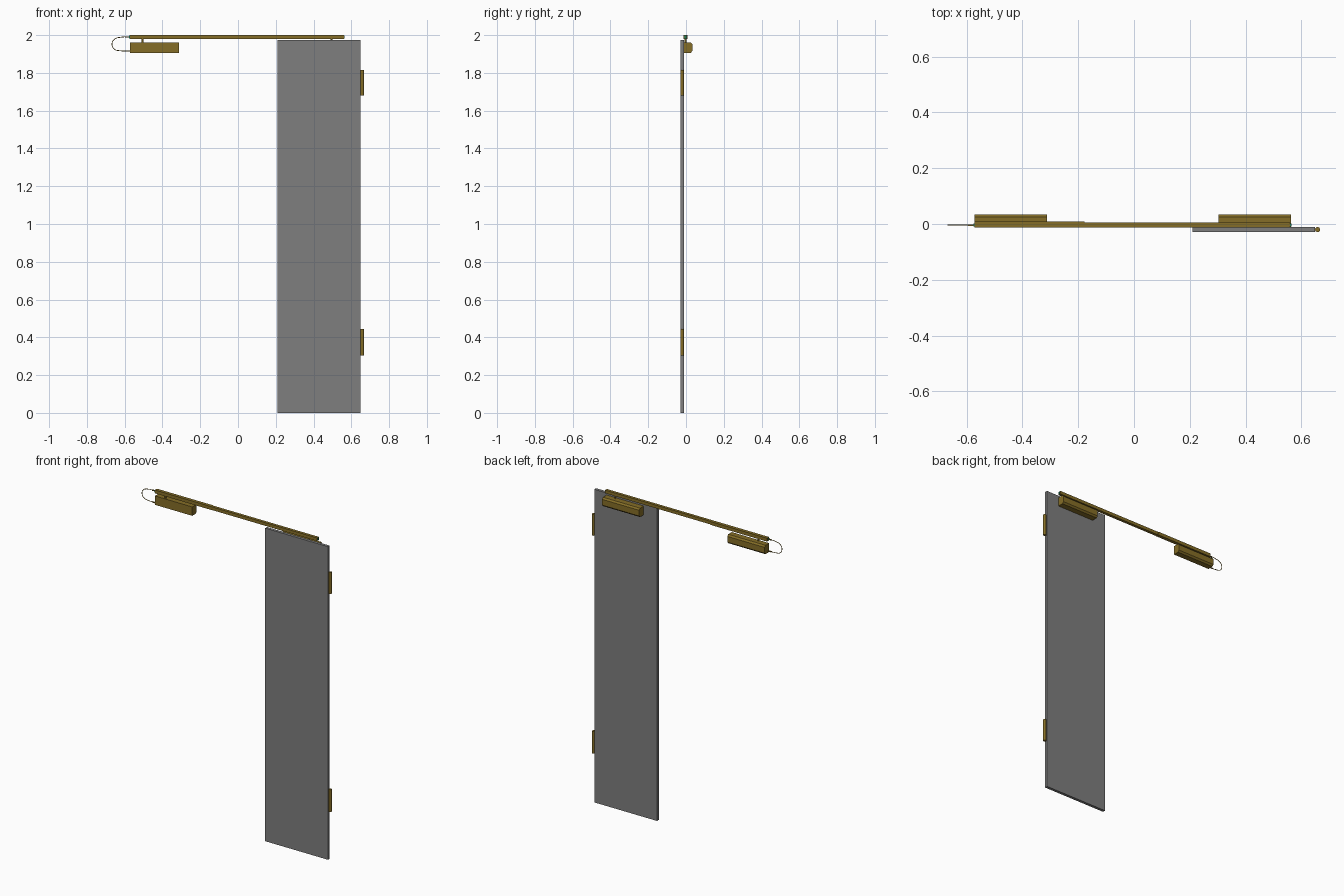
import bpy, math
from mathutils import Vector

cube = bpy.data.objects.get("Cube")
if cube:
    bpy.data.objects.remove(cube, do_unlink=True)


def material(name, rgb):
    m = bpy.data.materials.new(name)
    m.use_nodes = True
    m.diffuse_color = (*rgb, 1)
    m.node_tree.nodes["Principled BSDF"].inputs["Base Color"].default_value = (*rgb, 1)
    return m


GRAY = material("door gray", (0.21, 0.21, 0.21))
BRASS = material("dark brass", (0.235, 0.155, 0.02))
GREEN = material("teal green", (0.01, 0.2, 0.1))


def prism(name, profile, x0, x1, mat):
    """Extrude a (y, z) profile along x."""
    n = len(profile)
    verts = [(x, y, z) for x in (x0, x1) for y, z in profile]
    faces = [tuple(reversed(range(n))), tuple(range(n, 2 * n))]
    faces += [(i, (i + 1) % n, n + (i + 1) % n, n + i) for i in range(n)]
    mesh = bpy.data.meshes.new(name)
    mesh.from_pydata(verts, [], faces)
    mesh.materials.append(mat)
    ob = bpy.data.objects.new(name, mesh)
    bpy.context.collection.objects.link(ob)
    return ob


def box(name, x, y, z, mat):
    profile = [(y[0], z[0]), (y[1], z[0]), (y[1], z[1]), (y[0], z[1])]
    return prism(name, profile, x[0], x[1], mat)


def cylinder(name, x, y, z0, z1, radius, mat):
    bpy.ops.mesh.primitive_cylinder_add(vertices=24, radius=radius, depth=z1 - z0,
                                        location=(x, y, (z0 + z1) / 2))
    ob = bpy.context.object
    ob.name = name
    ob.data.materials.append(mat)
    bpy.ops.object.shade_smooth_by_angle(angle=math.radians(35))


# Door leaf, mounting plate and hinges
box("door_leaf", (0.21, 0.648), (-0.029, -0.011), (0, 1.975), GRAY)
box("mounting_plate", (0.303, 0.562), (-0.0295, -0.028), (1.908, 1.974), GRAY)
for name, low, high in (("lower_hinge", 0.305, 0.445), ("upper_hinge", 1.68, 1.815)):
    cylinder(name, 0.658, -0.02, low, high, 0.009, BRASS)

# Overhead rail in two sections with coloured ends
box("long_rail", (-0.178, 0.56), (-0.012, 0.006), (1.98, 2.0), BRASS)
box("short_rail", (-0.572, -0.178), (-0.012, 0.009), (1.979, 2.0), BRASS)
for name, x in (("left_rail_end", -0.573), ("right_rail_end", 0.561)):
    box(name, (x - 0.003, x + 0.003), (-0.009, 0.002), (1.983, 1.997), GREEN)

# Housings with chamfered back edges, each hung on a pin
housing = [(-0.011, 1.906), (0.025, 1.906), (0.034, 1.916),
           (0.034, 1.952), (0.025, 1.962), (-0.011, 1.962)]
for side, x0, x1, pin in (("left", 0.303, 0.562, 0.495), ("right", -0.572, -0.312, -0.505)):
    prism(side + "_housing", housing, x0, x1, BRASS)
    cylinder(side + "_pin", pin, -0.002, 1.955, 1.985, 0.005, BRASS)

# Cable looping from the rail down to the housing
path = [(-0.57, 1.99), (-0.62, 1.989), (-0.655, 1.977), (-0.667, 1.953),
        (-0.655, 1.926), (-0.62, 1.917), (-0.57, 1.916)]
curve = bpy.data.curves.new("cable", "CURVE")
curve.dimensions = "3D"
curve.bevel_depth = 0.002
curve.bevel_resolution = 2
curve.use_fill_caps = True
spline = curve.splines.new("BEZIER")
spline.bezier_points.add(len(path) - 1)
for point, (x, z) in zip(spline.bezier_points, path):
    point.co = Vector((x, -0.004, z))
    point.handle_left_type = point.handle_right_type = "AUTO"
curve.materials.append(BRASS)
bpy.context.collection.objects.link(bpy.data.objects.new("cable", curve))

# Ferrules at both cable ends
for name, z in (("upper_ferrule", 1.99), ("lower_ferrule", 1.916)):
    box(name, (-0.595, -0.57), (-0.007, -0.001), (z - 0.003, z + 0.003), BRASS)
